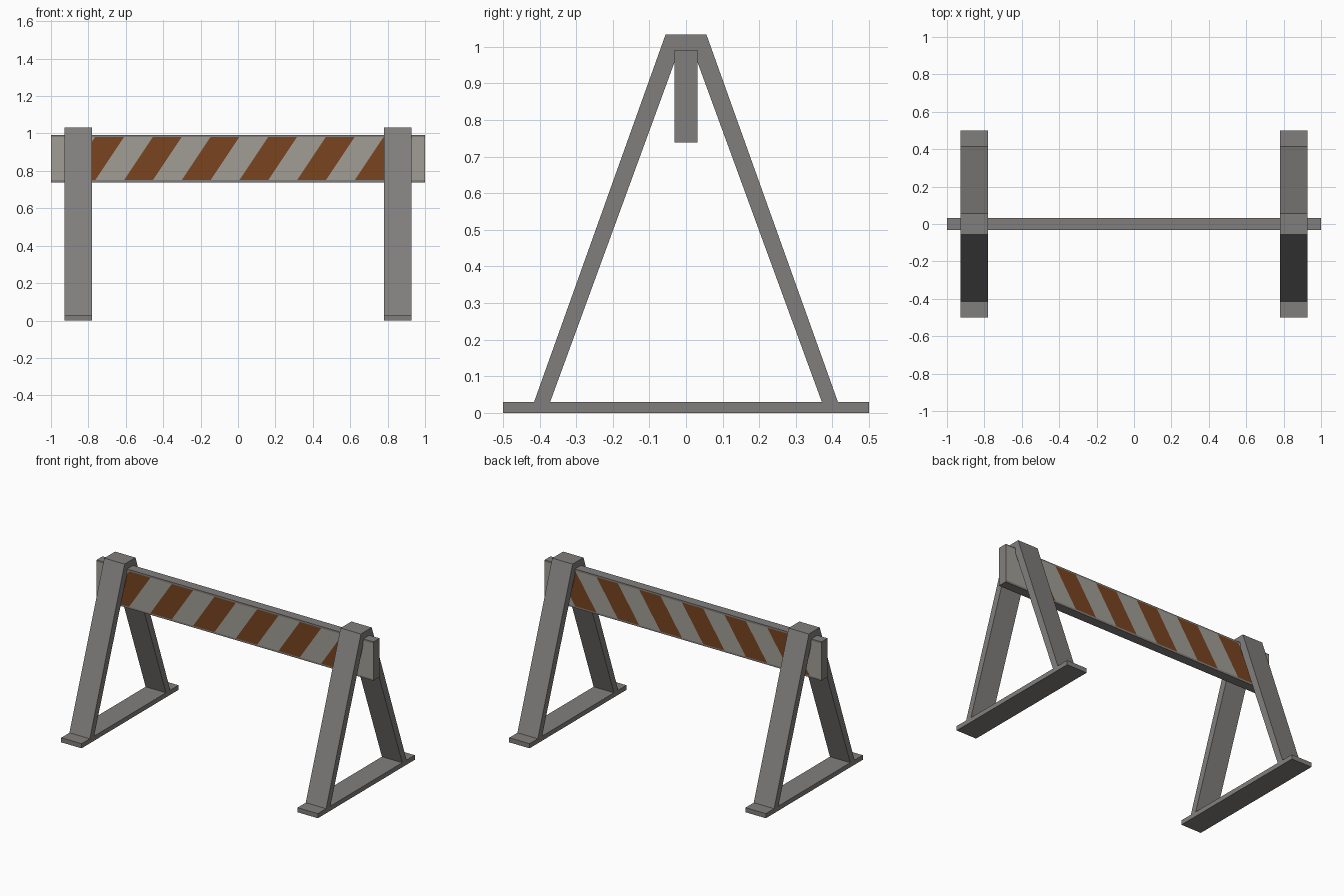
import bpy, bmesh

if "Cube" in bpy.data.objects:
    bpy.data.objects.remove(bpy.data.objects["Cube"])


def material(name, color):
    mat = bpy.data.materials.new(name)
    mat.diffuse_color = (*color, 1)
    mat.use_nodes = True
    mat.node_tree.nodes["Principled BSDF"].inputs["Base Color"].default_value = mat.diffuse_color
    return mat


def prism(bm, points, axis, a, b):
    """Extrude a 2D profile from a to b along axis 0 (x) or 1 (y)."""
    def put(p, d):
        return (d, p[0], p[1]) if axis == 0 else (p[0], d, p[1])
    face = bm.faces.new([bm.verts.new(put(p, a)) for p in points])
    out = bmesh.ops.extrude_face_region(bm, geom=[face])["geom"]
    bmesh.ops.translate(bm, vec=put((0, 0), b - a),
                        verts=[v for v in out if isinstance(v, bmesh.types.BMVert)])
    bmesh.ops.recalc_face_normals(bm, faces=bm.faces)


def finish(name, bm, *mats):
    mesh = bpy.data.meshes.new(name)
    bm.to_mesh(mesh)
    bm.free()
    for m in mats:
        mesh.materials.append(m)
    bpy.context.collection.objects.link(bpy.data.objects.new(name, mesh))


def rect(u0, u1, v0, v1):
    return [(u0, v0), (u1, v0), (u1, v1), (u0, v1)]


dark_grey = material("dark_grey", (0.222, 0.213, 0.207))
pale_grey = material("pale_grey", (0.356, 0.337, 0.30))
orange = material("orange", (0.188, 0.056, 0.0144))

# A-frame profile in the y-z plane: outer edge, then inner edge
a_frame = [(-0.415, 0.03), (-0.056, 1.033), (0.056, 1.033), (0.415, 0.03),
           (0.371, 0.03), (0.027, 0.97), (-0.027, 0.97), (-0.371, 0.03)]

# Two trestles, each an A-frame standing on a flat foot
for side, x in (("left", -0.8535), ("right", 0.8535)):
    for part, profile in (("a_frame", a_frame), ("foot", rect(-0.5, 0.5, 0, 0.03))):
        bm = bmesh.new()
        prism(bm, profile, 0, x - 0.0735, x + 0.0735)
        finish(f"{side}_{part}", bm, dark_grey)

# Cross board
bm = bmesh.new()
prism(bm, rect(-1, 1, 0.738, 0.992), 1, -0.031, 0.031)
finish("cross_board", bm, dark_grey)

# Diagonal striped panels on both faces of the board, as alternating bands
Z0, Z1, WIDTH = 0.75, 0.981, 1.85 / 12
edges = [(-0.918 + WIDTH * k, -0.918 + WIDTH * (k + 1)) for k in range(12)]
edges = [(-1, -1)] + edges + [(1, 1)]
bm = bmesh.new()
for k, ((b0, t0), (b1, t1)) in enumerate(zip(edges, edges[1:])):
    old = set(bm.faces)
    prism(bm, [(b0, Z0), (b1, Z0), (t1, Z1), (t0, Z1)], 1, -0.0325, 0.0325)
    for f in set(bm.faces) - old:
        f.material_index = k % 2
# Keep only the front and back faces
bmesh.ops.delete(bm, geom=[f for f in bm.faces if abs(f.normal.y) < 0.5], context="FACES")
finish("striped_panels", bm, pale_grey, orange)
